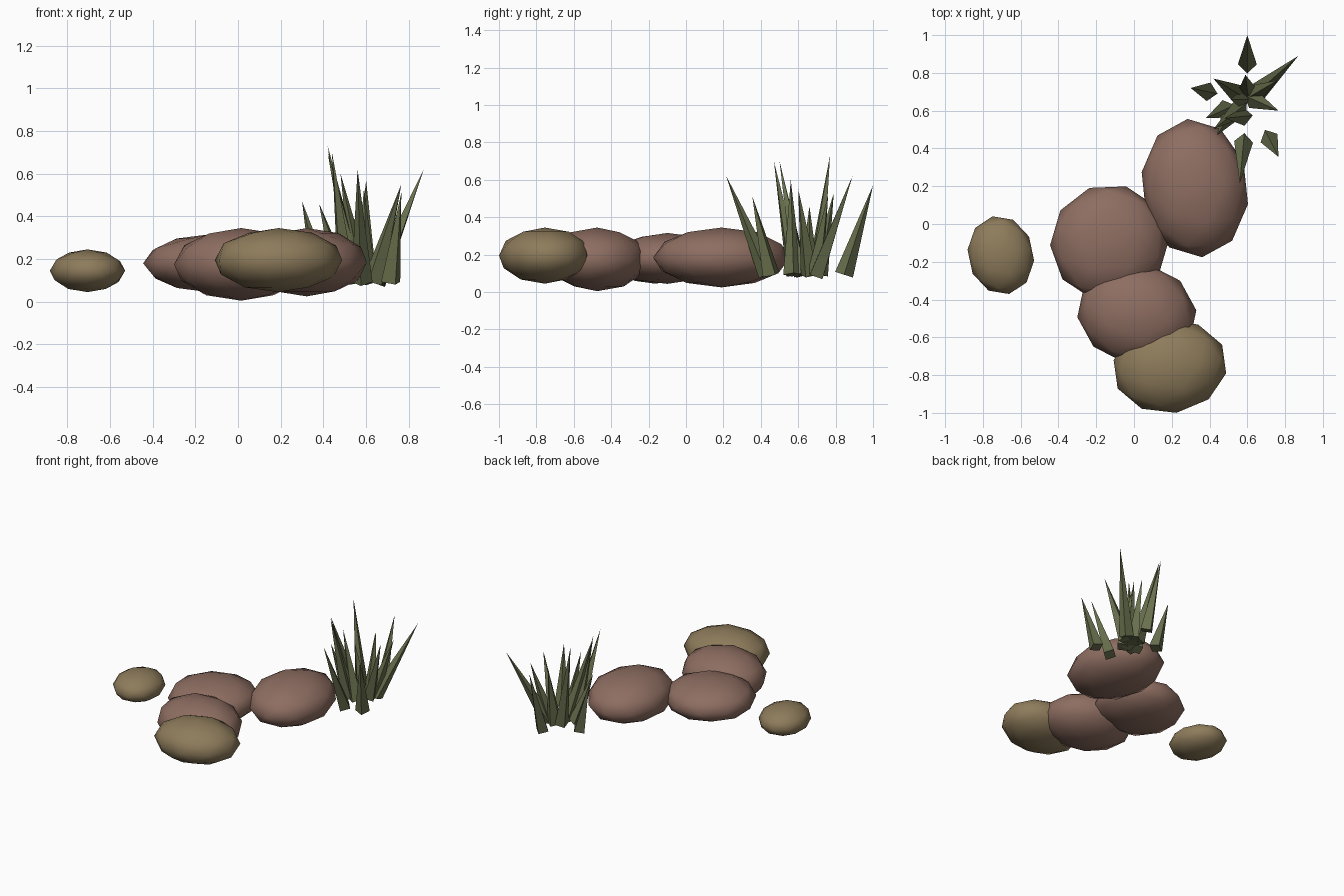
import bpy
from mathutils import Vector, Matrix
from math import radians

if "Cube" in bpy.data.objects:
    bpy.data.objects.remove(bpy.data.objects["Cube"], do_unlink=True)


def material(name, rgb):
    mat = bpy.data.materials.new(name)
    mat.use_nodes = True
    mat.diffuse_color = (*rgb, 1)
    mat.node_tree.nodes["Principled BSDF"].inputs["Base Color"].default_value = (*rgb, 1)
    return mat


brown = material("brown stone", (0.27, 0.155, 0.12))
tan = material("tan stone", (0.27, 0.2, 0.105))
green = material("grass green", (0.14, 0.16, 0.075))


# Stones: flattened low-poly spheres with smooth shading
def stone(name, mat, centre, radii, turn):
    bpy.ops.mesh.primitive_ico_sphere_add(subdivisions=2, radius=1, location=centre)
    ob = bpy.context.object
    ob.name = name
    ob.data.transform(Matrix.Diagonal((*radii, 1)))
    ob.rotation_euler.z = radians(turn)
    ob.data.materials.append(mat)
    bpy.ops.object.shade_smooth()


stone("small_stone", tan, (-0.705, -0.165, 0.145), (0.175, 0.21, 0.1), 12)
stone("middle_stone", brown, (-0.13, -0.1, 0.18), (0.315, 0.31, 0.136), 20)
stone("lower_stone", brown, (0.015, -0.475, 0.175), (0.32, 0.27, 0.17), -12)
stone("upper_stone", brown, (0.322, 0.19, 0.185), (0.285, 0.368, 0.16), 6)
stone("front_stone", tan, (0.19, -0.755, 0.195), (0.305, 0.247, 0.15), 8)


# Grass: four-sided spikes leaning from base (x, y) to tip (x, y, z)
def blade(name, base, tip, width=0.05):
    start, end = Vector((*base, 0.093)), Vector(tip)
    axis = end - start
    bpy.ops.mesh.primitive_cone_add(vertices=4, radius1=width, radius2=0,
                                    depth=axis.length, location=(start + end) / 2)
    ob = bpy.context.object
    ob.name = name
    ob.rotation_euler = axis.to_track_quat("Z", "Y").to_euler()
    ob.data.materials.append(green)


blades = [
    ((0.6, 0.845), (0.6, 1.0, 0.57)),
    ((0.655, 0.70), (0.87, 0.89, 0.62)),
    ((0.395, 0.70), (0.30, 0.72, 0.47)),
    ((0.55, 0.69), (0.42, 0.77, 0.73)),
    ((0.63, 0.66), (0.765, 0.60, 0.55)),
    ((0.64, 0.69), (0.76, 0.76, 0.52)),
    ((0.715, 0.455), (0.765, 0.355, 0.51)),
    ((0.58, 0.435), (0.56, 0.215, 0.62)),
    ((0.51, 0.58), (0.44, 0.47, 0.70)),
    ((0.56, 0.61), (0.42, 0.50, 0.70)),
    ((0.49, 0.61), (0.38, 0.56, 0.46)),
    ((0.58, 0.57), (0.48, 0.56, 0.60)),
    ((0.60, 0.71), (0.59, 0.79, 0.53)),
    ((0.57, 0.66), (0.51, 0.66, 0.46)),
]
for i, (base, tip) in enumerate(blades):
    blade(f"grass_blade_{i + 1}", base, tip)
